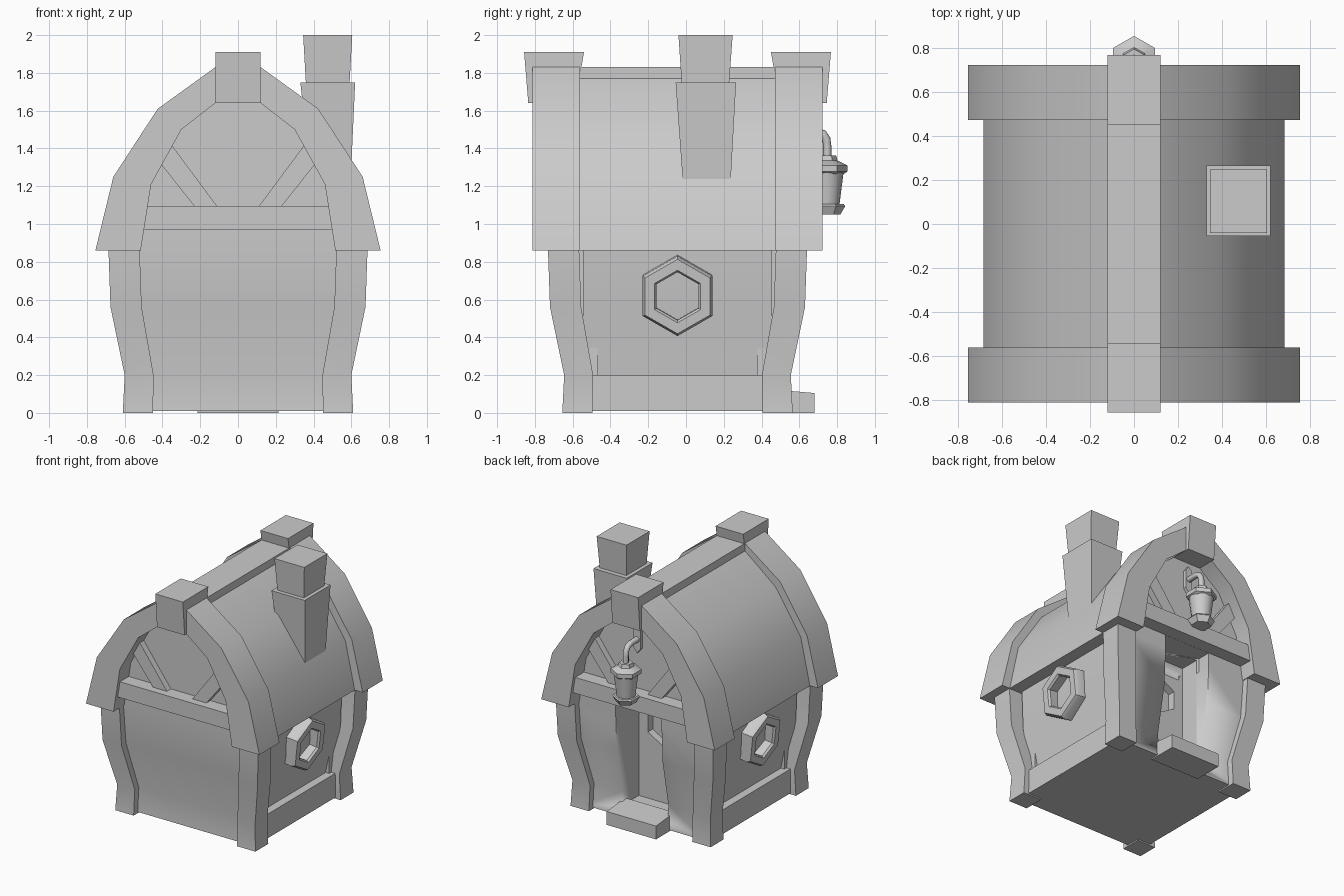
import bpy, bmesh, math
from mathutils import Vector

if "Cube" in bpy.data.objects:
    bpy.data.objects.remove(bpy.data.objects["Cube"])

CY = -0.045  # the house body is symmetric about this y


def finish(name, bm, smooth=35):
    bmesh.ops.recalc_face_normals(bm, faces=bm.faces)
    me = bpy.data.meshes.new(name)
    bm.to_mesh(me)
    bm.free()
    ob = bpy.data.objects.new(name, me)
    bpy.context.collection.objects.link(ob)
    bpy.ops.object.select_all(action='DESELECT')
    ob.select_set(True)
    bpy.context.view_layer.objects.active = ob
    bpy.ops.object.shade_smooth_by_angle(angle=math.radians(smooth))
    return ob


def loft(name, rings, closed=False):
    """Skin equal-sized rings of points; cap the ends or join them up."""
    bm = bmesh.new()
    vs = [[bm.verts.new(p) for p in r] for r in rings]
    n = len(vs[0])
    pairs = list(zip(vs, vs[1:])) + ([(vs[-1], vs[0])] if closed else [])
    for a, b in pairs:
        for i in range(n):
            j = (i + 1) % n
            bm.faces.new((a[i], a[j], b[j], b[i]))
    if not closed:
        bm.faces.new(vs[0])
        bm.faces.new(vs[-1])
    return finish(name, bm)


def prism_y(name, pts, lo, hi):
    return loft(name, [[(x, y, z) for x, z in pts] for y in (lo, hi)])


def prism_x(name, pts, lo, hi):
    return loft(name, [[(x, y, z) for y, z in pts] for x in (lo, hi)])


def rect(x0, x1, y0, y1, z):
    return [(x0, y0, z), (x1, y0, z), (x1, y1, z), (x0, y1, z)]


def box(name, x0, x1, y0, y1, z0, z1):
    return loft(name, [rect(x0, x1, y0, y1, z0), rect(x0, x1, y0, y1, z1)])


def lathe(name, prof, sides, phase=0.0, closed=False):
    rings = []
    for r, z in prof:
        ang = [phase + 2 * math.pi * i / sides for i in range(sides)]
        rings.append([(r * math.cos(a), r * math.sin(a), z) for a in ang])
    return loft(name, rings, closed)


def cut(ob, cutter):
    m = ob.modifiers.new("cut", 'BOOLEAN')
    m.operation, m.object, m.solver = 'DIFFERENCE', cutter, 'EXACT'
    bpy.context.view_layer.objects.active = ob
    bpy.ops.object.modifier_apply(modifier=m.name)


def both(half):
    """Right-hand outline from bottom to top, mirrored to the left."""
    return half + [(-x, z) for x, z in reversed(half)]


# roof outlines
OUTER = [(.755, .86), (.66, 1.25), (.425, 1.61), (.12, 1.83)]
INNER = [(.515, .86), (.46, 1.21), (.30, 1.50), (.12, 1.64)]
PANEL = [(.685, .86), (.605, 1.225), (.385, 1.56), (.12, 1.77)]
GABLE = [(.60, .97), (.56, 1.23), (.36, 1.55), (.12, 1.72)]

# body: side walls, curved front and back walls, roof
core = prism_y("side_walls", both([(.50, .01), (.50, .2), (.575, .56), (.59, .97)]), CY - .5, CY + .5)
WALL = [(.56, .01), (.55, .2), (.62, .56), (.635, .86), (.635, .98), (.42, .98), (.42, .01)]
prism_x("front_wall", [(CY - d, z) for d, z in WALL], -.53, .53)
back = prism_x("back_wall", [(CY + d, z) for d, z in WALL], -.53, .53)
roof = prism_y("roof", both(PANEL), -.57, .485)
prism_y("gable_walls", both(GABLE), -.675, .585)
box("ridge_beam", -.12, .12, -.8, .71, 1.68, 1.83)

# doorway recess with a hexagonal door window
door = box("door_cutter", -.2, .2, .3, 1, .09, .969)
for part in (core, back, roof):
    cut(part, door)
hexcut = lathe("door_window_cutter", [(.14, -.06), (.14, .1)], 6, math.pi / 2)
hexcut.rotation_euler = (-math.pi / 2, 0, 0)
hexcut.location = (0, .3, .68)
bpy.context.view_layer.update()
cut(core, hexcut)
for c in (door, hexcut):
    bpy.data.objects.remove(c)
prism_x("door_step", [(.45, 0), (.68, 0), (.68, .105), (.45, .125)], -.215, .215)

# corner posts
POST = [(0, .61, .45), (.2, .60, .447), (.56, .675, .51), (.9, .687, .522)]
for sx in (-1, 1):
    for sy in (-1, 1):
        loft("corner_post", [[(sx * x, CY + sy * y, z) for x, y in
                              ((i, i), (o, i), (o, o), (i, o))] for z, o, i in POST])

# side sills and hexagonal windows
for s in (-1, 1):
    box("side_sill", min(s * .4, s * .565), max(s * .4, s * .565), CY - .5, CY + .5, .01, .2)
    ring = lathe("window_frame", [(.135, -.03), (.21, -.03), (.213, .06), (.198, .085),
                                  (.14, .085), (.128, .07)], 6, closed=True)
    ring.rotation_euler = (0, s * (math.pi / 2 + math.radians(6)), 0)
    ring.location = (s * .575, CY, .625)

# gable ends: bargeboards, tie beam, braces, keystone
band = OUTER + [(-x, z) for x, z in reversed(OUTER)] + \
    [(-x, z) for x, z in INNER] + list(reversed(INNER))
BRACE = [(.10, 1.08), (.22, 1.08), (.43, 1.345), (.36, 1.43)]
for s in (-1, 1):
    def span(a, b):
        return sorted((CY + s * a, CY + s * b))
    prism_y("bargeboard", band, *span(.517, .767))
    box("tie_beam", -.505, .505, *span(.6, .74), .97, 1.095)
    for m in (-1, 1):
        prism_y("brace", [(m * x, z) for x, z in BRACE], *span(.6, .68))
    loft("keystone", [rect(-.12, .12, *span(.54, .79), 1.64),
                      rect(-.12, .12, *span(.495, .812), 1.91)])

# chimney
loft("chimney_stack", [rect(.39, .595, -.015, .235, 1.2), rect(.33, .62, -.055, .265, 1.75)])
loft("chimney_pot", [rect(.362, .588, -.02, .225, 1.7), rect(.345, .605, -.04, .247, 2.0)])

# hanging lantern on the back gable
P = math.pi / 2
parts = [lathe("lantern_base", [(.072, 1.05), (.098, 1.095), (.09, 1.105)], 6, P),
         lathe("lantern_glass", [(.066, 1.09), (.09, 1.28)], 16, P),
         lathe("lantern_cap", [(.09, 1.265), (.11, 1.278), (.11, 1.31), (.058, 1.335), (.05, 1.362)], 6, P)]
for p in parts:
    p.location.y = .745
plate = [(.03, 1.42), (.03, 1.56), (0, 1.6)]
prism_y("lantern_plate", plate + [(-.03, 1.56), (-.03, 1.42), (0, 1.38)], .57, .61)
cu = bpy.data.curves.new("lantern_arm", 'CURVE')
cu.dimensions = '3D'
cu.bevel_depth = .022
cu.bevel_resolution = 2
cu.use_fill_caps = True
path = [(.59, 1.49), (.69, 1.49), (.725, 1.477), (.743, 1.45), (.748, 1.41), (.748, 1.34)]
sp = cu.splines.new('POLY')
sp.points.add(len(path) - 1)
for pt, (y, z) in zip(sp.points, path):
    pt.co = (0, y, z, 1)
bpy.context.collection.objects.link(bpy.data.objects.new("lantern_arm", cu))
